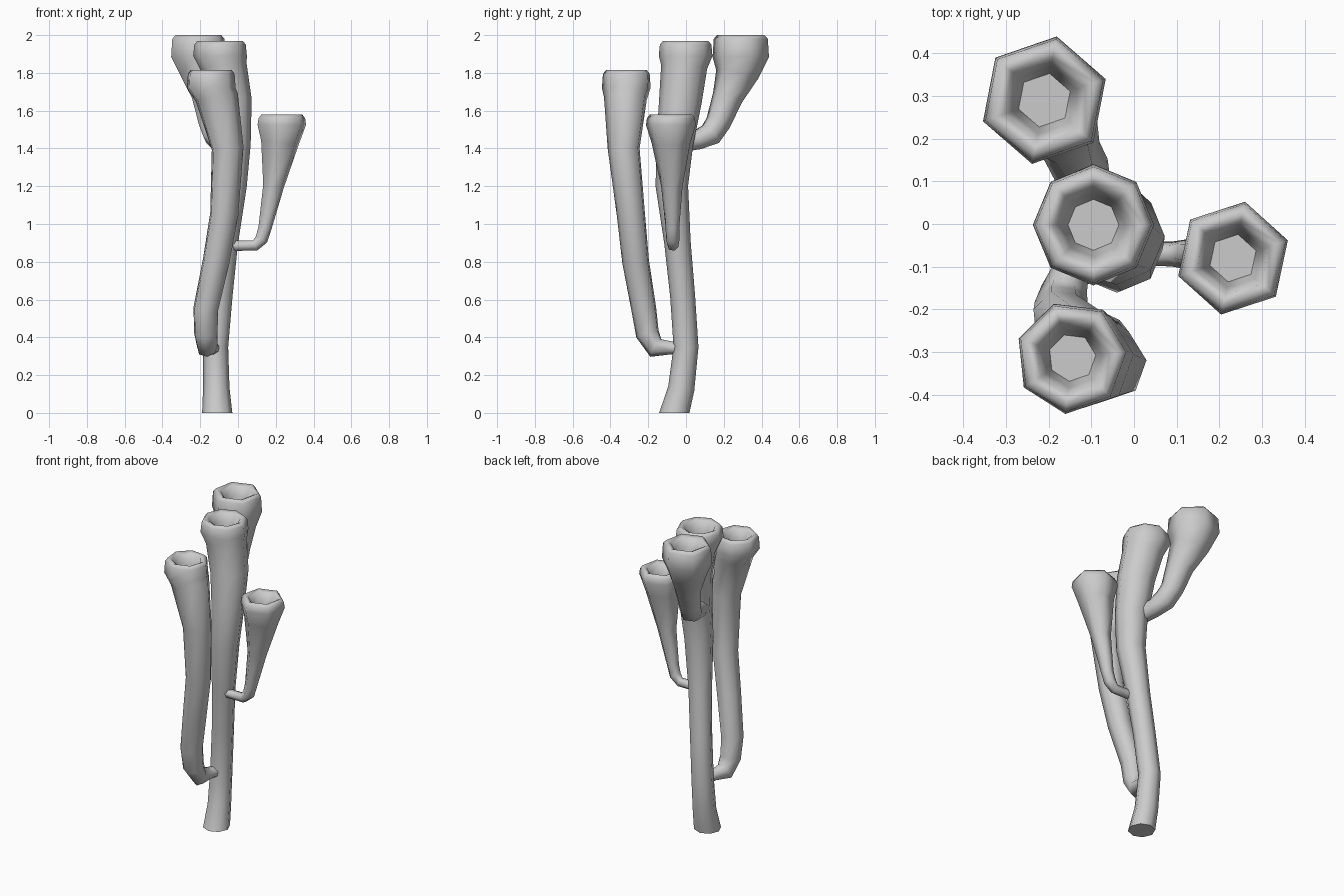
import bpy, bmesh, math
from mathutils import Vector, Matrix

UP = Vector((0, 0, 1))


def tube(name, sides, phase, path, mouth):
    """Sweep rings along path (x, y, z, radius); mouth = (x, y, top z, flare radius, lip height)."""
    bm = bmesh.new()
    pts = [Vector(p[:3]) for p in path]
    mx, my, mz, mr, lip = mouth
    pts_dir = pts + [Vector((mx, my, mz))]
    rings = []
    for i, p in enumerate(path):
        t = (pts_dir[i + 1] - pts[i]).normalized()
        if i:
            t = (t + (pts[i] - pts[i - 1]).normalized()).normalized()
        if p[2] == 0:
            t = UP
        rings.append((pts[i], p[3], t))
    # flared lip, rounded rim and hollow mouth
    for dz, k in ((lip, 1), (0.02, 0.96), (0, 0.84), (0.012, 0.66),
                  (0.07, 0.53), (0.14, 0.42)):
        rings.append((Vector((mx, my, mz - dz)), mr * k, UP))
    loops = []
    for c, r, t in rings:
        q = UP.rotation_difference(t)
        loop = []
        for s in range(sides):
            a = math.radians(phase) + s * math.tau / sides
            loop.append(bm.verts.new(c + q @ Vector((r * math.cos(a), r * math.sin(a), 0))))
        loops.append(loop)
    for a, b in zip(loops, loops[1:]):
        for s in range(sides):
            n = (s + 1) % sides
            bm.faces.new((a[s], a[n], b[n], b[s]))
    bm.faces.new(loops[0][::-1])
    bm.faces.new(loops[-1])
    for f in bm.faces:
        f.smooth = len(f.verts) == 4
    me = bpy.data.meshes.new(name)
    bm.to_mesh(me)
    bm.free()
    ob = bpy.data.objects.new(name, me)
    bpy.context.collection.objects.link(ob)


# Central trunk tube
tube("main_tube", 8, 0, [
    (-0.11, -0.062, 0, 0.08), (-0.115, -0.025, 0.13, 0.07), (-0.118, 0.0, 0.35, 0.066),
    (-0.095, -0.018, 0.62, 0.066), (-0.07, -0.045, 0.9, 0.07), (-0.04, -0.075, 1.2, 0.086),
    (-0.03, -0.06, 1.42, 0.097), (-0.04, -0.03, 1.65, 0.113), (-0.075, -0.01, 1.83, 0.122),
], (-0.095, -0.002, 1.97, 0.142, 0.08))

# Low front branch
tube("front_tube", 7, 6, [
    (-0.125, -0.03, 0.34, 0.034), (-0.14, -0.08, 0.345, 0.036), (-0.163, -0.16, 0.345, 0.056),
    (-0.172, -0.203, 0.42, 0.064), (-0.172, -0.222, 0.55, 0.068), (-0.118, -0.265, 0.8, 0.073),
    (-0.075, -0.29, 1.05, 0.077), (-0.057, -0.328, 1.4, 0.087), (-0.115, -0.318, 1.67, 0.117),
], (-0.145, -0.313, 1.815, 0.133, 0.095))

# Slender right branch
tube("right_tube", 6, 18, [
    (-0.06, -0.07, 0.885, 0.028), (0.02, -0.07, 0.885, 0.028), (0.09, -0.07, 0.885, 0.03),
    (0.125, -0.07, 0.92, 0.036), (0.143, -0.072, 0.98, 0.037), (0.188, -0.075, 1.2, 0.058),
    (0.222, -0.08, 1.43, 0.105),
], (0.232, -0.08, 1.58, 0.135, 0.055))

# High back branch
tube("back_tube", 6, 19, [
    (-0.08, -0.03, 1.43, 0.055), (-0.105, 0.06, 1.445, 0.056), (-0.125, 0.13, 1.475, 0.067),
    (-0.145, 0.17, 1.535, 0.068), (-0.165, 0.22, 1.67, 0.083), (-0.195, 0.27, 1.79, 0.115),
], (-0.21, 0.29, 2.0, 0.152, 0.115))
